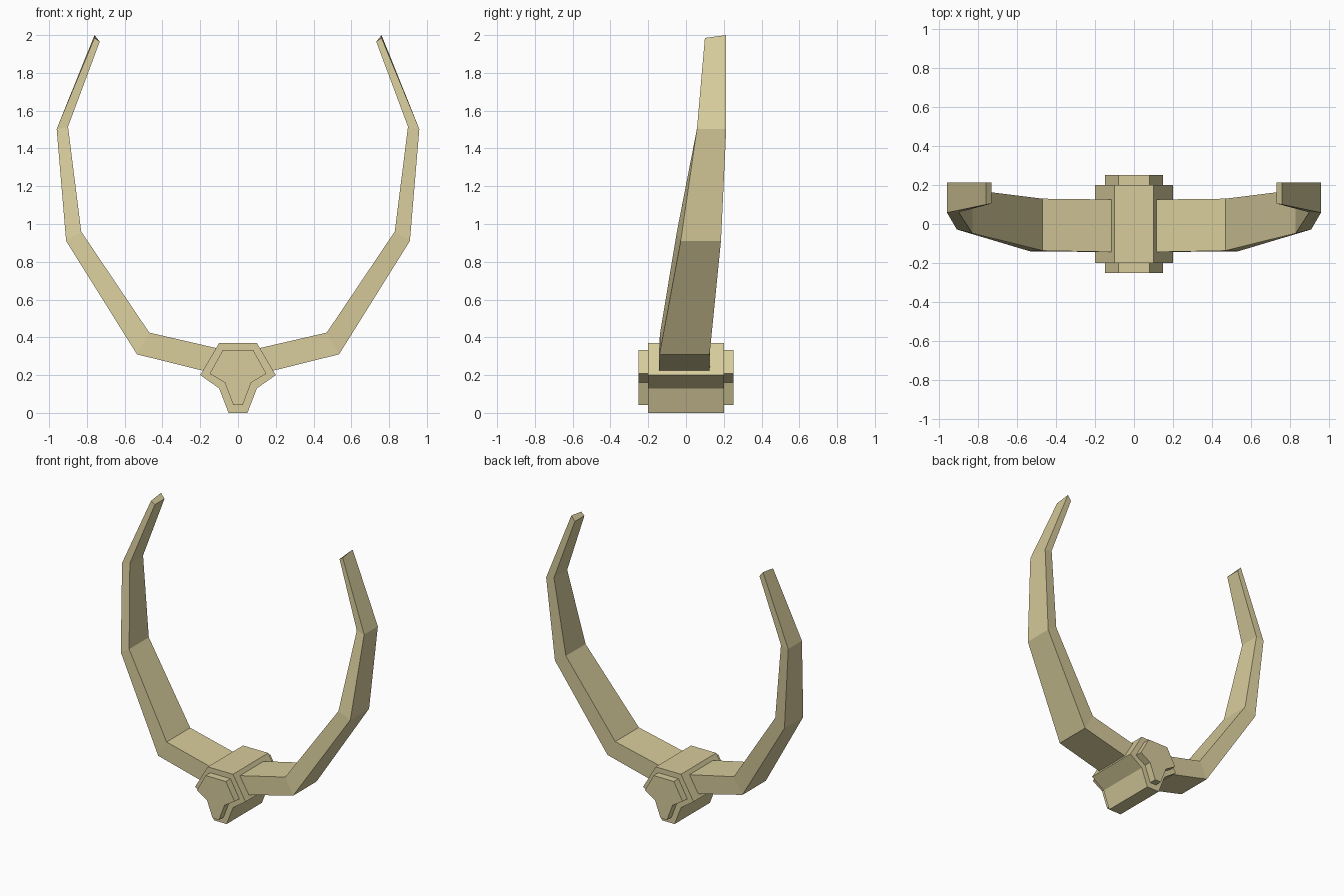
import bpy, bmesh

if "Cube" in bpy.data.objects:
    bpy.data.objects.remove(bpy.data.objects["Cube"])

tan = bpy.data.materials.new("pale_tan")
tan.diffuse_color = (0.68, 0.60, 0.33, 1)
tan.use_nodes = True
tan.node_tree.nodes["Principled BSDF"].inputs["Base Color"].default_value = tan.diffuse_color


def make_object(name, bm):
    bmesh.ops.recalc_face_normals(bm, faces=bm.faces[:])
    mesh = bpy.data.meshes.new(name)
    bm.to_mesh(mesh)
    bm.free()
    mesh.materials.append(tan)
    obj = bpy.data.objects.new(name, mesh)
    bpy.context.collection.objects.link(obj)
    return obj


def loft(name, rings):
    """Skin a list of equal-length vertex rings and cap both ends."""
    bm = bmesh.new()
    vs = [[bm.verts.new(p) for p in ring] for ring in rings]
    n = len(rings[0])
    for a, b in zip(vs, vs[1:]):
        for i in range(n):
            j = (i + 1) % n
            bm.faces.new((a[i], a[j], b[j], b[i]))
    bm.faces.new(vs[0])
    bm.faces.new(vs[-1])
    return make_object(name, bm)


def prism(name, half, depth):
    """Extrude a left-right symmetric front profile along y."""
    outline = half + [(-x, z) for x, z in reversed(half)]
    return loft(name, [[(x, y, z) for x, z in outline] for y in (-depth, depth)])


# Hub and the raised panel passing through it
prism("hub", [(0.10, 0.37), (0.20, 0.20), (0.10, 0.13), (0.05, 0.0)], 0.20)
prism("hub_panel", [(0.08, 0.333), (0.15, 0.208), (0.07, 0.16), (0.025, 0.042)], 0.252)

# Curved arms: inner (x, z, y front, y back), then outer
sections = [
    ((0.05, 0.328, -0.145, 0.125), (0.05, 0.19, -0.145, 0.125)),
    ((0.47, 0.425, -0.137, 0.130), (0.535, 0.31, -0.140, 0.125)),
    ((0.83, 0.96, -0.048, 0.175), (0.91, 0.91, -0.028, 0.185)),
    ((0.90, 1.515, 0.06, 0.21), (0.96, 1.503, 0.058, 0.213)),
    ((0.732, 1.965, 0.105, 0.213), (0.76, 1.995, 0.10, 0.213)),
]
for name, s in (("right_arm", 1), ("left_arm", -1)):
    rings = []
    for (xi, zi, fi, bi), (xo, zo, fo, bo) in sections:
        rings.append([(s * xi, fi, zi), (s * xo, fo, zo), (s * xo, bo, zo), (s * xi, bi, zi)])
    # Tip slants up slightly towards the back
    x, y, z = rings[-1][1]
    rings[-1][1] = (x, y, 1.985)
    x, y, z = rings[-1][2]
    rings[-1][2] = (x, y, 2.0)
    loft(name, rings)
